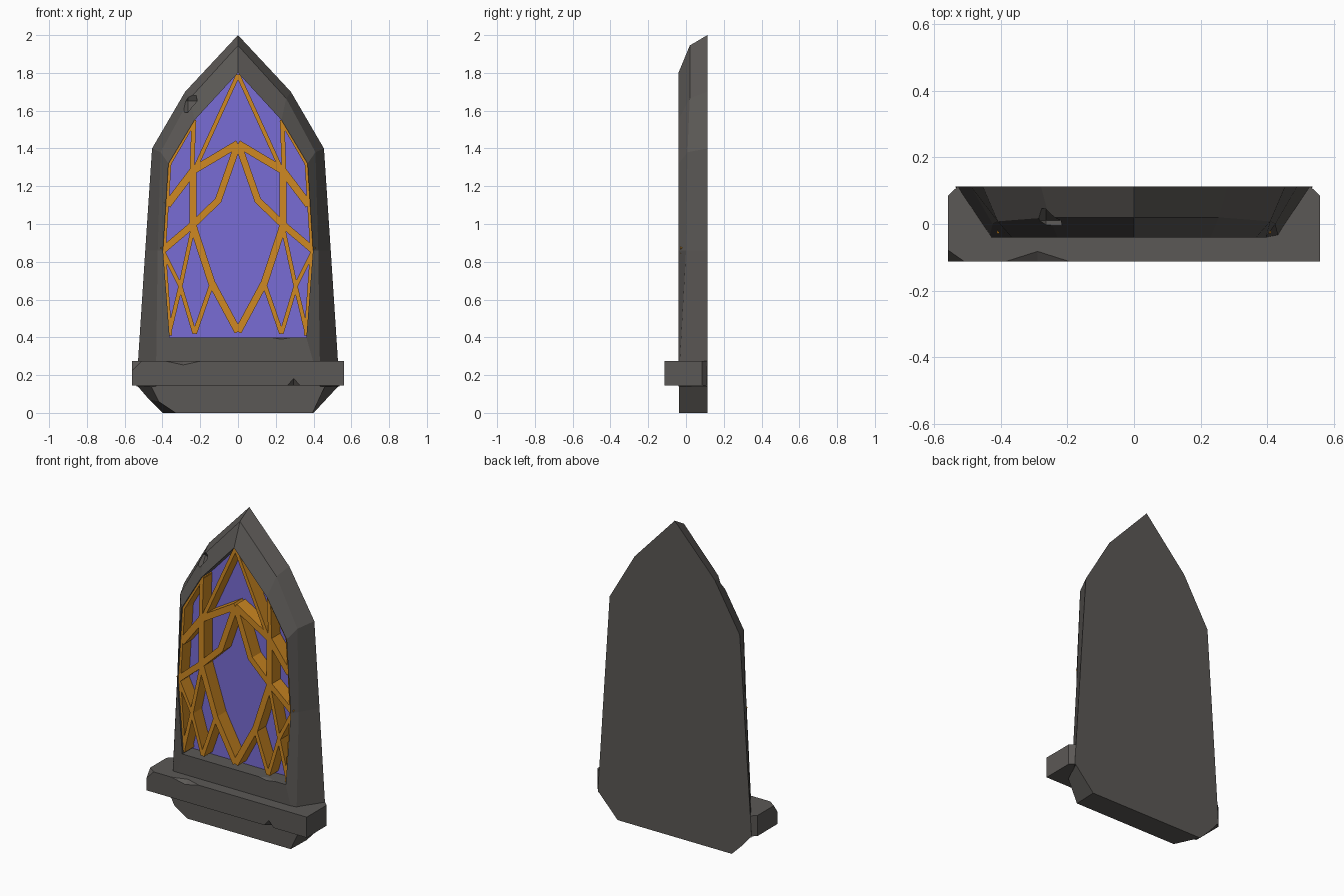
import bpy, bmesh
from mathutils import Vector

if "Cube" in bpy.data.objects:
    bpy.data.objects.remove(bpy.data.objects["Cube"])


def material(name, rgb):
    m = bpy.data.materials.new(name)
    m.diffuse_color = (*rgb, 1)
    m.use_nodes = True
    m.node_tree.nodes["Principled BSDF"].inputs["Base Color"].default_value = m.diffuse_color
    return m


STONE = material("dark stone", (0.105, 0.098, 0.092))
GLASS = material("violet glass", (0.19, 0.15, 0.66))
LEAD = material("golden bars", (0.62, 0.25, 0.016))


def finish(bm, name, mat):
    bmesh.ops.recalc_face_normals(bm, faces=bm.faces)
    me = bpy.data.meshes.new(name)
    bm.to_mesh(me)
    bm.free()
    me.materials.append(mat)
    ob = bpy.data.objects.new(name, me)
    bpy.context.collection.objects.link(ob)
    return ob


def loft(name, rings, mat):
    """Closed solid through rings of equal point count, capped at both ends."""
    bm = bmesh.new()
    vs = [[bm.verts.new(p) for p in r] for r in rings]
    n = len(rings[0])
    for a, b in zip(vs, vs[1:]):
        for i in range(n):
            j = (i + 1) % n
            bm.faces.new((a[i], a[j], b[j], b[i]))
    bm.faces.new(vs[0])
    bm.faces.new(vs[-1])
    return finish(bm, name, mat)


def mirrored(half):
    """Right half outline (apex first) to a full symmetric ring."""
    return half + [(-x, y, z) for x, y, z in reversed(half[1:])]


def chip(ob, centre, radii):
    """Knock a chip out of the stone with an octahedron."""
    bm = bmesh.new()
    ax = [Vector([radii[k] if i == k else 0 for i in range(3)]) for k in range(3)]
    c = Vector(centre)
    for s in (1, -1):
        for a in ax:
            bm.verts.new(c + s * a)
    bmesh.ops.convex_hull(bm, input=bm.verts)
    cut = finish(bm, "chip_cutter", STONE)
    cut.hide_render = True
    mod = ob.modifiers.new("chip", 'BOOLEAN')
    mod.operation = 'DIFFERENCE'
    mod.solver = 'EXACT'
    mod.object = cut
    bpy.context.view_layer.objects.active = ob
    bpy.ops.object.modifier_apply(modifier=mod.name)
    bpy.data.objects.remove(cut)


# Arched stone frame: back, outer bevel edge, opening edge, recess floor
opening = [(0, 1.8), (0.23, 1.55), (0.368, 1.32), (0.397, 0.86), (0.362, 0.4)]
back = [(0, .113, 2), (.28, .113, 1.7), (.455, .113, 1.4), (.491, .113, .86), (.538, .113, .14)]
edge = [(0, .02, 1.945), (.255, .02, 1.665), (.41, .008, 1.38), (.425, 0, .86), (.435, -.04, .14)]


def at(y):
    return mirrored([(x, y, z) for x, z in opening])


frame = loft("window_frame", [mirrored(back), mirrored(edge), at(-.04), at(.064)], STONE)
chip(frame, (-.265, .01, 1.65), (.07, .045, .08))
chip(frame, (.23, -.045, .4), (.07, .03, .012))

# Glass pane
loft("glass_pane", [at(.065), at(.058)], GLASS)

# Foot block below the sill
foot_back = [(-.53, .14), (-.47, .07), (-.40, 0), (.40, 0), (.53, .14)]
foot_front = [(-.46, .14), (-.42, .06), (-.33, 0), (.395, 0), (.46, .14)]
loft("foot_block", [[(x, .113, z) for x, z in foot_back],
                    [(x, -.038, z) for x, z in foot_front]], STONE)

# Sill with chamfered back corners and chips
plan = [(-.56, -.113), (.56, -.113), (.56, .085), (.53, .113), (-.53, .113), (-.56, .085)]
sill = loft("sill", [[(x, y, z) for x, y in plan] for z in (.145, .275)], STONE)
chip(sill, (-.56, -.113, .275), (.05, .035, .05))
chip(sill, (-.29, -.113, .278), (.11, .035, .024))
chip(sill, (.295, -.113, .143), (.035, .03, .04))


def bar(name, pts, width, front=-.028):
    """Mitred flat bar along an x-z path, running back to the glass."""
    pts = [Vector(p) for p in pts]
    ring = []
    for i, p in enumerate(pts):
        a = (p - pts[i - 1]).normalized() if i else None
        b = (pts[i + 1] - p).normalized() if i < len(pts) - 1 else None
        a, b = a or b, b or a
        n = Vector((-(a + b).y, (a + b).x)).normalized()
        n *= width / 2 / max(.5, n.dot(Vector((-a.y, a.x))))
        l, r = p + n, p - n
        ring.append([(l.x, front, l.y), (r.x, front, r.y), (r.x, .06, r.y), (l.x, .06, l.y)])
    loft(name, ring, LEAD)


# Tracery bars, right half mirrored to the left
paths = [
    ("arch_bar", [(0, 1.425), (.235, 1.285), (.375, 1.10)], .04),
    ("petal_bar", [(0, 1.425), (.105, 1.125), (.235, 1.0), (.40, .86)], .036),
    ("stem_bar", [(.238, 1.28), (.238, .99), (.14, .69), (0, .43)], .038),
    ("crown_bar", [(0, 1.79), (.238, 1.27)], .022),
    ("upright_bar", [(.234, 1.55), (.244, 1.27)], .024),
    ("cross_bar_a", [(.238, .98), (.305, .67), (.365, .42)], .022),
    ("cross_bar_b", [(.395, .85), (.305, .67), (.23, .42)], .022),
    ("lower_bar", [(.14, .68), (.23, .42)], .024),
    ("rim_bar", [(.23, 1.55), (.364, 1.32), (.393, .86), (.36, .41)], .022),
]
for name, pts, w in paths:
    for side, s in (("right", 1), ("left", -1)):
        bar(name + "_" + side, [(s * x, z) for x, z in pts], w)
